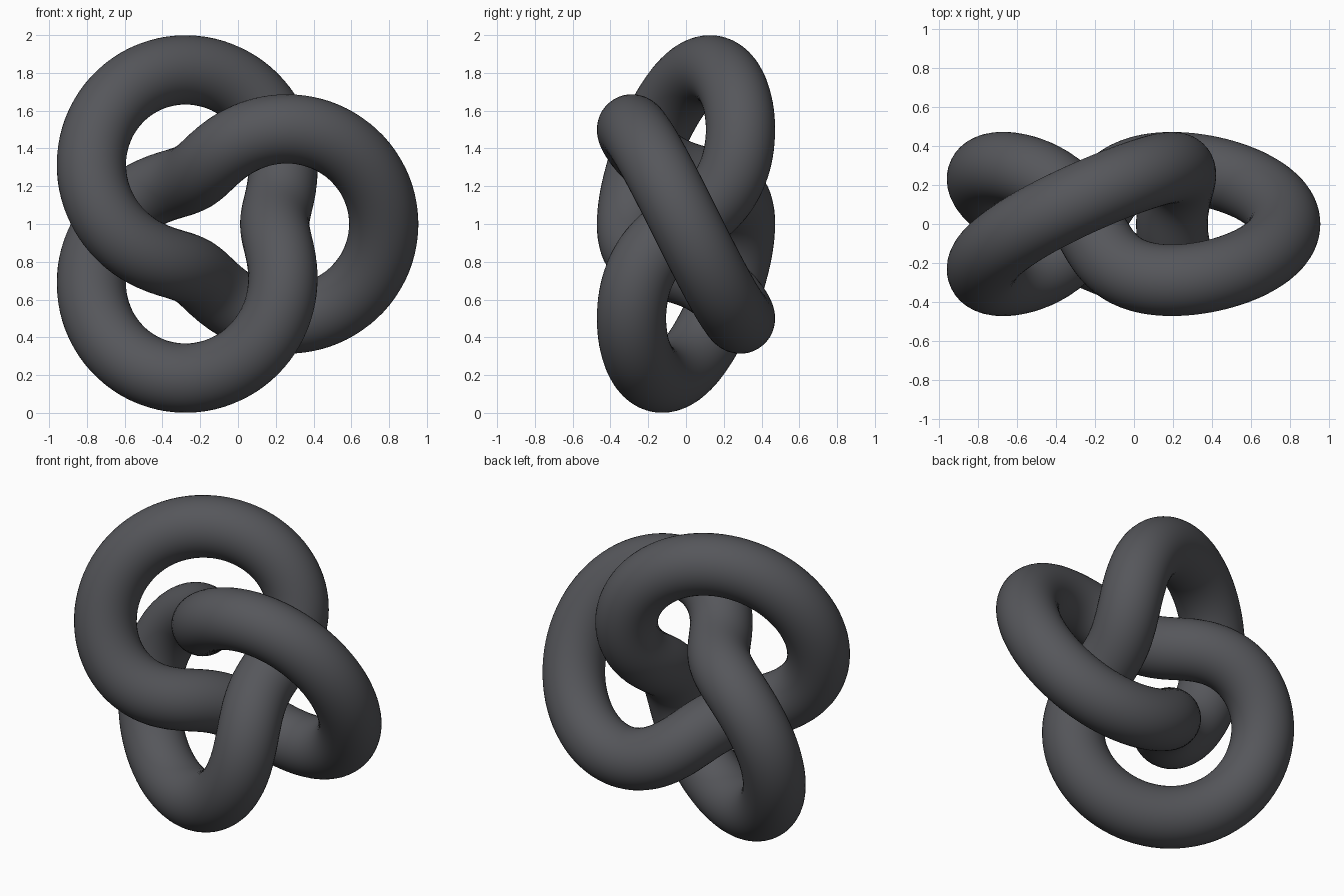
import bpy, bmesh
from math import sin, cos, pi
from mathutils import Vector

if "Cube" in bpy.data.objects:
    bpy.data.objects.remove(bpy.data.objects["Cube"])

R, TUBE = 0.577, 0.1835         # knot radius and tube radius
CENTER = Vector((-0.094, 0, 1))
RINGS, SIDES = 288, 40


def path(u):
    # (2,3) torus knot lying upright in the x-z plane
    r = R * (1 + 0.5 * cos(1.5 * u))
    return Vector((r * cos(u), -0.5 * R * sin(1.5 * u), r * sin(u)))


# Sweep a circle along the closed knot path
bm = bmesh.new()
rings = []
for i in range(RINGS):
    u = 4 * pi * i / RINGS
    p = path(u)
    tangent = (path(u + 0.001) - path(u - 0.001)).normalized()
    side = tangent.cross(p).normalized()
    out = side.cross(tangent)
    rings.append([bm.verts.new(CENTER + p + TUBE * (cos(a) * out + sin(a) * side))
                  for a in (2 * pi * j / SIDES for j in range(SIDES))])
for i in range(RINGS):
    a, b = rings[i], rings[(i + 1) % RINGS]
    for j in range(SIDES):
        k = (j + 1) % SIDES
        bm.faces.new((a[j], b[j], b[k], a[k])).smooth = True
bmesh.ops.recalc_face_normals(bm, faces=bm.faces)

mesh = bpy.data.meshes.new("trefoil_knot")
bm.to_mesh(mesh)
bm.free()
knot = bpy.data.objects.new("trefoil_knot", mesh)
bpy.context.collection.objects.link(knot)

# Dark grey surface
dark = bpy.data.materials.new("dark_grey")
dark.diffuse_color = (0.092, 0.094, 0.104, 1)
dark.use_nodes = True
dark.node_tree.nodes["Principled BSDF"].inputs["Base Color"].default_value = dark.diffuse_color
mesh.materials.append(dark)
